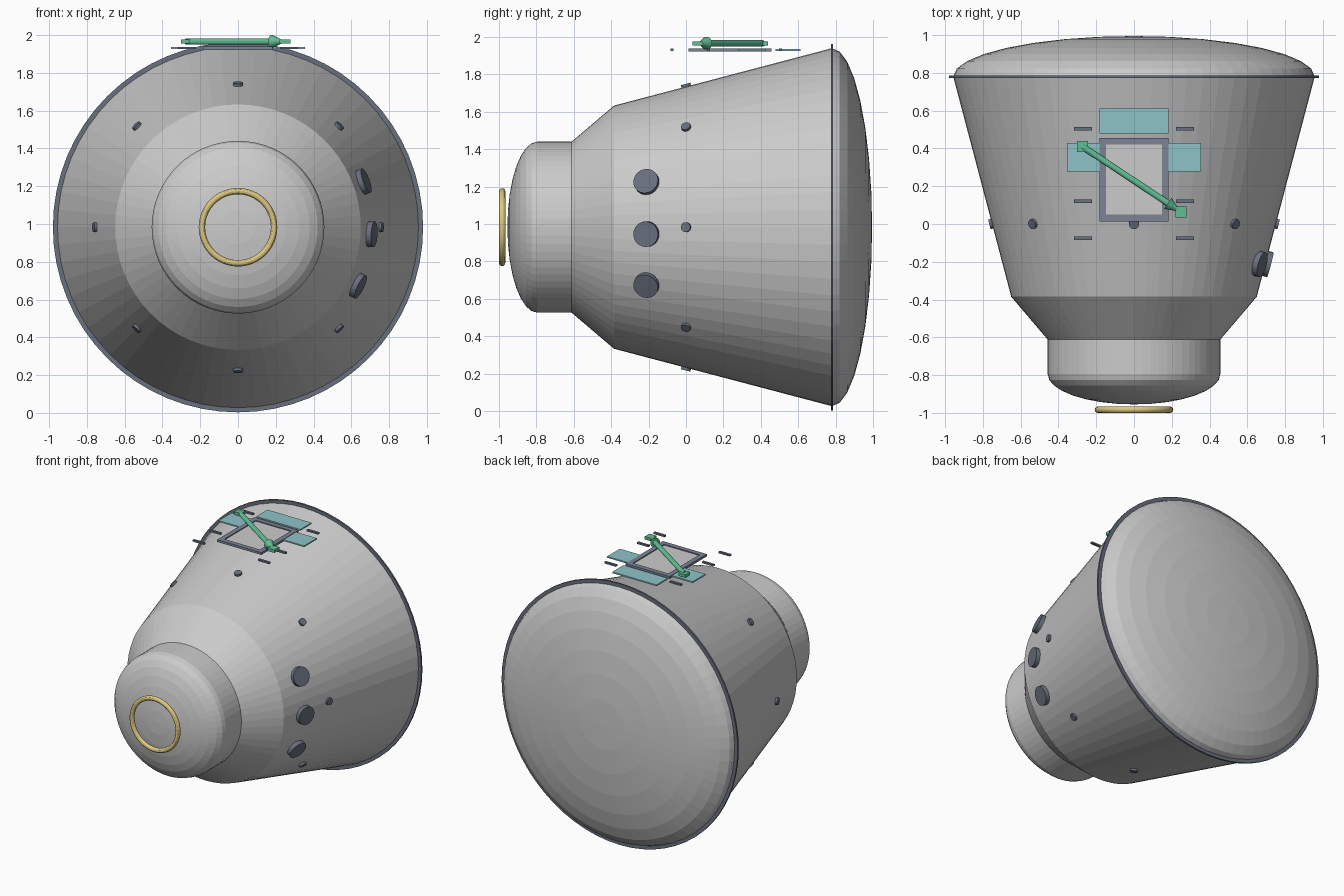
import bpy, bmesh, math
from mathutils import Vector, Matrix

if "Cube" in bpy.data.objects:
    bpy.data.objects.remove(bpy.data.objects["Cube"])

CZ = 0.983                      # height of the capsule axis
TILT = math.atan2(0.305, 1.16)  # slope of the main cone wall


def material(name, rgb):
    m = bpy.data.materials.new(name)
    m.diffuse_color = (*rgb, 1)
    m.use_nodes = True
    m.node_tree.nodes["Principled BSDF"].inputs["Base Color"].default_value = m.diffuse_color
    return m


DARK = material("dark_slate", (0.14, 0.16, 0.21))
FRAME = material("frame_slate", (0.20, 0.23, 0.30))
GOLD = material("gold", (0.72, 0.58, 0.22))
TEAL = material("teal", (0.27, 0.55, 0.58))
GREEN = material("green", (0.12, 0.52, 0.30))


def finish(name, bm, mat=None):
    bmesh.ops.recalc_face_normals(bm, faces=bm.faces)
    me = bpy.data.meshes.new(name)
    bm.to_mesh(me)
    bm.free()
    ob = bpy.data.objects.new(name, me)
    bpy.context.collection.objects.link(ob)
    if mat:
        me.materials.append(mat)
    return ob


def box(name, x0, x1, y0, y1, z0, z1, mat=None):
    bm = bmesh.new()
    bmesh.ops.create_cube(bm, size=1, matrix=Matrix.Translation(
        ((x0 + x1) / 2, (y0 + y1) / 2, (z0 + z1) / 2))
        @ Matrix.Diagonal((x1 - x0, y1 - y0, z1 - z0, 1)))
    return finish(name, bm, mat)


def rod(name, a, b, r1, r2, mat, seg=24):
    a, b = Vector(a), Vector(b)
    bm = bmesh.new()
    rot = (b - a).to_track_quat('Z', 'Y').to_matrix().to_4x4()
    bmesh.ops.create_cone(bm, cap_ends=True, segments=seg, radius1=r1, radius2=r2,
                          depth=(b - a).length,
                          matrix=Matrix.Translation((a + b) / 2) @ rot)
    return finish(name, bm, mat)


def wall_disc(name, angle, y, r, radius, depth, mat):
    # disc lying on the cone wall, facing outward
    a = math.radians(angle)
    c = Vector((r * math.cos(a), y, CZ + r * math.sin(a)))
    n = Vector((math.cos(a) * math.cos(TILT), -math.sin(TILT),
                math.sin(a) * math.cos(TILT)))
    rod(name, c - n * depth / 2, c + n * depth / 2, radius, radius, mat)


# Capsule hull: nose dome, neck, shoulder, cone wall, heat shield dome
N = 8
profile = [(-0.795 - 0.16 * math.cos(i / N * math.pi / 2),
            0.457 * math.sin(i / N * math.pi / 2)) for i in range(N + 1)]
profile += [(-0.612, 0.457), (-0.385, 0.65)]
profile += [(0.78 + 0.215 * math.sin(i / N * math.pi / 2),
             0.957 * math.cos(i / N * math.pi / 2)) for i in range(N + 1)]
bm = bmesh.new()
vs = [bm.verts.new((r, y, CZ)) for y, r in profile]
es = [bm.edges.new(p) for p in zip(vs, vs[1:])]
bmesh.ops.spin(bm, geom=vs + es, cent=(0, 0, CZ), axis=(0, 1, 0),
               angle=2 * math.pi, steps=64)
bmesh.ops.remove_doubles(bm, verts=bm.verts, dist=1e-4)
finish("capsule_hull", bm)

# Heat shield rim
rod("heat_shield_rim", (0, 0.774, CZ), (0, 0.787, CZ), 0.98, 0.98, DARK, 64)

# Docking ring on the nose
bpy.ops.mesh.primitive_torus_add(major_radius=0.191, minor_radius=0.017,
                                 major_segments=48, minor_segments=12,
                                 location=(0, -0.983, CZ),
                                 rotation=(math.pi / 2, 0, 0))
ring = bpy.context.object
ring.name = "docking_ring"
ring.data.materials.append(GOLD)
bpy.ops.object.shade_smooth_by_angle()

# Thruster ports around the wall
for i in range(8):
    wall_disc(f"thruster_port_{i}", i * 45, 0, 0.757, 0.026, 0.018, DARK)

# Side windows
for i, a in enumerate((20, -3, -26)):
    wall_disc(f"window_{i}", a, -0.212, 0.708, 0.068, 0.03, DARK)

# Hatch panel and frame above the hull
X, Y0, Y1, W = 0.183, 0.014, 0.456, 0.036
box("hatch_panel", -X + W, X - W, Y0 + W, Y1 - W, 1.922, 1.932)
for y, n in ((Y0, "front"), (Y1 - W, "back")):
    box(f"hatch_frame_{n}", -X, X, y, y + W, 1.922, 1.939, FRAME)
for x, n in ((-X, "left"), (X - W, "right")):
    box(f"hatch_frame_{n}", x, x + W, Y0 + W, Y1 - W, 1.922, 1.939, FRAME)

# Teal panels around the hatch
box("teal_panel_back", -0.183, 0.183, 0.478, 0.611, 1.926, 1.936, TEAL)
for s, n in ((-1, "left"), (1, "right")):
    x = sorted((s * 0.183, s * 0.355))
    box(f"teal_panel_{n}", *x, 0.277, 0.428, 1.926, 1.936, TEAL)
    # Handrails on both sides
    for i, y in enumerate((0.505, 0.12, -0.075)):
        box(f"handrail_{n}_{i}", s * 0.27 - 0.047, s * 0.27 + 0.047,
            y - 0.009, y + 0.009, 1.926, 1.938, DARK)

# Green pointer with end pads
ZA = 1.966
start, tip = Vector((-0.273, 0.41, ZA)), Vector((0.25, 0.063, ZA))
d = (tip - start).normalized()
neck = tip - d * 0.085
rod("pointer_shaft", start, neck, 0.017, 0.017, GREEN, 16)
rod("pointer_head", neck, tip - d * 0.01, 0.035, 0.004, GREEN)
for p, n in ((start, "start"), (tip, "end")):
    box(f"pointer_pad_{n}", p.x - 0.029, p.x + 0.029, p.y - 0.029, p.y + 0.029,
        ZA - 0.011, ZA + 0.011, GREEN)
